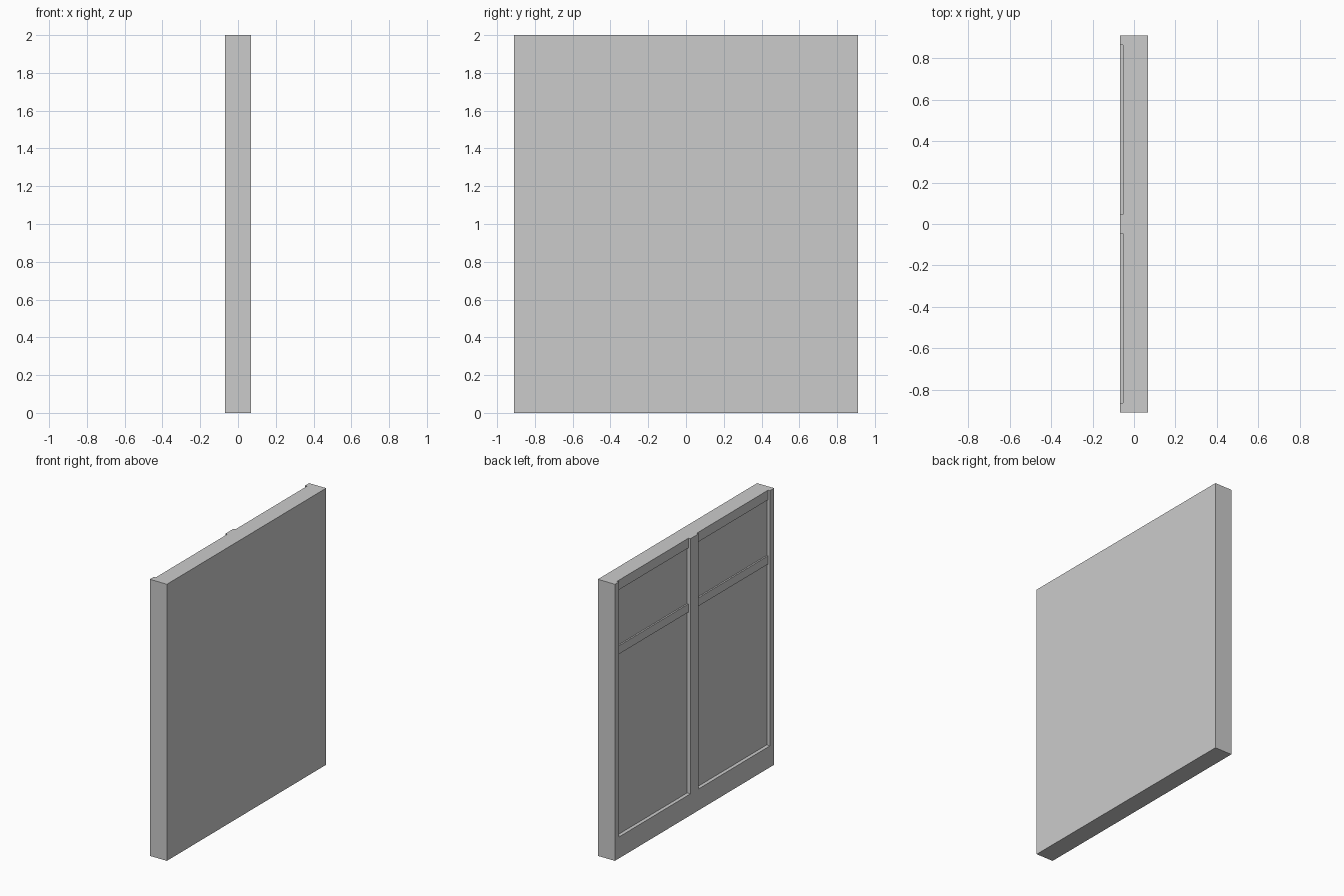
import bpy

if "Cube" in bpy.data.objects:
    bpy.data.objects.remove(bpy.data.objects["Cube"])

HX, HY, H = 0.068, 0.91, 2.0          # half thickness, half width, height
Y0, Y1 = 0.047, 0.863                 # inner and outer edge of each bay
SILL = 0.155                          # top of the solid bottom rail
RAIL_X, PANEL_X = -0.053, -0.042      # face of cross rails, face of sunken panels


def box(name, lo, hi):
    bpy.ops.mesh.primitive_cube_add(size=1, location=[(a + b) / 2 for a, b in zip(lo, hi)])
    ob = bpy.context.object
    ob.name = name
    ob.scale = [b - a for a, b in zip(lo, hi)]
    bpy.ops.object.transform_apply(location=True, rotation=False, scale=True)
    return ob


def carve(target, lo, hi):
    cutter = box("recess_cutter", lo, hi)
    cutter.hide_render = True
    mod = target.modifiers.new("recess", 'BOOLEAN')
    mod.operation, mod.solver, mod.object = 'DIFFERENCE', 'EXACT', cutter
    bpy.context.view_layer.objects.active = target
    bpy.ops.object.modifier_apply(modifier=mod.name)
    bpy.data.objects.remove(cutter, do_unlink=True)


# Main slab
panel = box("wall_panel", (-HX, -HY, 0), (HX, HY, H))

for side in (1, -1):
    ya, yb = sorted((side * Y0, side * Y1))
    # Shallow bay, open at the top, leaving the stiles and bottom rail
    carve(panel, (-0.2, ya, SILL), (RAIL_X, yb, H + 0.1))
    # Deeper lower and upper panels, leaving the middle and top rails
    for z0, z1 in ((SILL, 1.465), (1.525, 1.93)):
        carve(panel, (-0.2, ya, z0), (PANEL_X, yb, z1))
